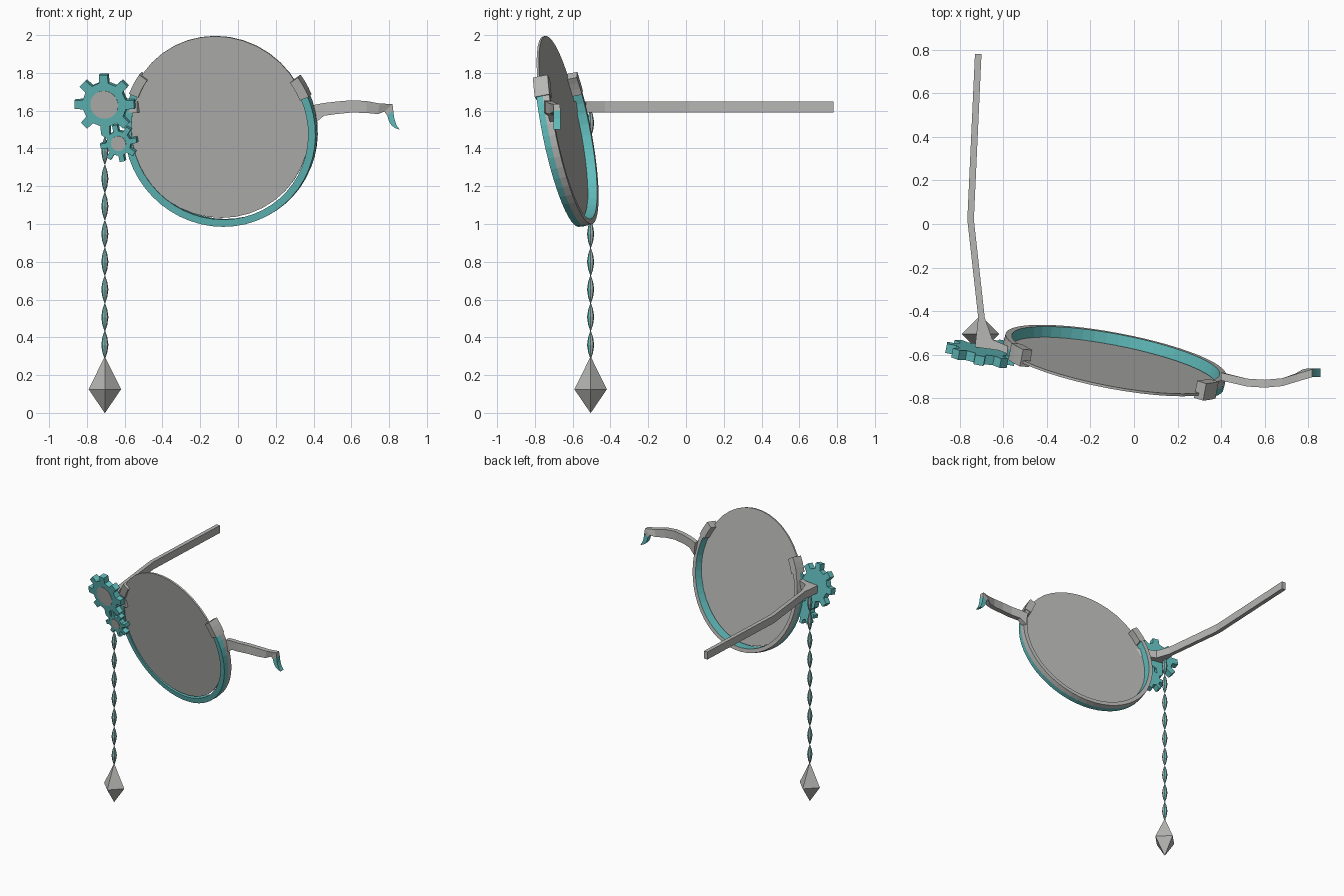
import bpy, bmesh, math
from mathutils import Vector, Matrix

cube = bpy.data.objects.get("Cube")
if cube:
    bpy.data.objects.remove(cube, do_unlink=True)


def material(name, rgb):
    m = bpy.data.materials.new(name)
    m.use_nodes = True
    m.diffuse_color = (*rgb, 1)
    m.node_tree.nodes["Principled BSDF"].inputs["Base Color"].default_value = (*rgb, 1)
    return m


GREY = material("grey metal", (0.47, 0.47, 0.46))
TEAL = material("teal enamel", (0.12, 0.50, 0.50))

# Tilted plane shared by the lens, rim and gears
A, B, Y0 = -0.19, -0.20, -0.635
N = Vector((A, -1, B)).normalized()
U = Vector((1, A, 0)).normalized()
V = N.cross(U)


def plane_matrix(x, z, offset=0.0):
    o = Vector((x, Y0 + A * (x + 0.1) + B * (z - 1.515), z)) + N * offset
    m = Matrix((U, V, N)).transposed().to_4x4()
    m.translation = o
    return m


def finish(name, bm, mats, matrix=None):
    bmesh.ops.recalc_face_normals(bm, faces=bm.faces)
    me = bpy.data.meshes.new(name)
    if matrix:
        bm.transform(matrix)
    bm.to_mesh(me)
    bm.free()
    for m in mats:
        me.materials.append(m)
    ob = bpy.data.objects.new(name, me)
    bpy.context.collection.objects.link(ob)
    return ob


def prism(name, outline, lo, hi, mat, matrix=None):
    """Extrude a flat outline from height lo to hi."""
    bm = bmesh.new()
    face = bm.faces.new([bm.verts.new((x, y, lo)) for x, y in outline])
    top = bmesh.ops.extrude_face_region(bm, geom=[face])["geom"]
    bmesh.ops.translate(bm, vec=(0, 0, hi - lo),
                        verts=[v for v in top if isinstance(v, bmesh.types.BMVert)])
    return finish(name, bm, [mat], matrix)


def loft(name, sections, mats, side_index=lambda i, j: 0, matrix=None):
    """Skin a row of closed sections and cap both ends."""
    bm = bmesh.new()
    rows = [[bm.verts.new(p) for p in s] for s in sections]
    n = len(rows[0])
    for i in range(len(rows) - 1):
        for j in range(n):
            k = (j + 1) % n
            f = bm.faces.new((rows[i][j], rows[i][k], rows[i + 1][k], rows[i + 1][j]))
            f.material_index = side_index(i, j)
    bm.faces.new(rows[0])
    bm.faces.new(rows[-1]).material_index = side_index(len(rows) - 2, 0)
    return finish(name, bm, mats, matrix)


def circle(r, n):
    return [(r * math.cos(2 * math.pi * i / n), r * math.sin(2 * math.pi * i / n))
            for i in range(n)]


def arc(profile, start, end, steps):
    """Sweep (radius, depth) points through an arc given in degrees."""
    out = []
    for i in range(steps + 1):
        t = math.radians(start + (end - start) * i / steps)
        out.append([(r * math.cos(t), r * math.sin(t), d) for r, d in profile])
    return out


# Lens
prism("lens", circle(0.49, 40), -0.006, 0.006, GREY, plane_matrix(-0.10, 1.518, 0.02))

# Open rim: teal front, inside and front half of the outside; grey behind
rim_at = plane_matrix(-0.09, 1.497)
rim_profile = [(0.476, 0.035), (0.515, 0.035), (0.518, 0.0), (0.515, -0.035), (0.486, -0.035)]
loft("rim", arc(rim_profile, 150, 390, 36), [TEAL, GREY],
     lambda i, j: 1 if j in (2, 3) else 0, rim_at)

# Grey clips on the two rim ends
clip_profile = [(0.470, 0.043), (0.522, 0.043), (0.522, -0.038), (0.470, -0.038)]
for name, a, b in (("right_clip", 144, 157), ("left_clip", 21, 34)):
    loft(name, arc(clip_profile, a, b, 3), [GREY], matrix=rim_at)


# Gears with grey hub plates
def gear(name, x, z, root, tip, hub, turn, teeth=8):
    pts = []
    for i in range(teeth):
        for r, t in ((root, -0.27), (tip, -0.18), (tip, 0.18), (root, 0.27)):
            ang = math.radians(turn) + 2 * math.pi * (i + t) / teeth
            pts.append((r * math.cos(ang), r * math.sin(ang)))
    m = plane_matrix(x, z, 0.05)
    prism(name, pts, -0.022, 0.022, TEAL, m)
    prism(name + "_hub", circle(hub, 24), 0.020, 0.025, GREY, m)


gear("large_gear", -0.695, 1.645, 0.118, 0.162, 0.075, 0)
gear("small_gear", -0.62, 1.44, 0.066, 0.100, 0.040, 10)

# Temple arm with its flared bracket
arm = [(-0.70, 0.78), (-0.735, 0.02), (-0.685, -0.43), (-0.65, -0.53), (-0.58, -0.56),
       (-0.52, -0.595), (-0.535, -0.615), (-0.62, -0.58), (-0.73, -0.565),
       (-0.715, -0.43), (-0.765, 0.02), (-0.73, 0.78)]
prism("temple_arm", arm, 1.59, 1.648, GREY)


# Nose strip ending in a teal hook: top x, top z, bottom x, bottom z, y
def strip(name, stations, half, mat):
    loft(name, [[(tx, y - half, tz), (tx, y + half, tz), (bx, y + half, bz), (bx, y - half, bz)]
                for tx, tz, bx, bz, y in stations], [mat])


strip("nose_strip", [(0.40, 1.63, 0.41, 1.535, -0.70), (0.45, 1.64, 0.455, 1.573, -0.712),
                     (0.52, 1.648, 0.52, 1.582, -0.728), (0.60, 1.655, 0.60, 1.590, -0.733),
                     (0.68, 1.651, 0.68, 1.588, -0.726), (0.75, 1.638, 0.74, 1.582, -0.705),
                     (0.818, 1.635, 0.775, 1.595, -0.685), (0.822, 1.60, 0.79, 1.575, -0.683)],
      0.018, GREY)
strip("nose_hook", [(0.822, 1.60, 0.79, 1.575, -0.683), (0.828, 1.555, 0.80, 1.542, -0.683),
                    (0.84, 1.522, 0.815, 1.520, -0.683), (0.855, 1.50, 0.832, 1.508, -0.683)],
      0.019, TEAL)

# Hanging chain of spindle links with alternating grey and teal sides
CX, CY = -0.705, -0.505
for k in range(9):
    zc = 0.36 + 0.1467 * k
    rows = [[(CX + x, CY + y, zc + dz) for x, y in circle(r, 8)]
            for dz, r in ((-0.073, 0.002), (-0.04, 0.013), (0, 0.019), (0.04, 0.013), (0.073, 0.002))]
    loft(f"chain_link_{k + 1}", rows, [GREY, TEAL], lambda i, j: j % 2)

# Four-sided pendant
rows = [[(CX + x, CY + y, z) for x, y in circle(r, 4)]
        for z, r in ((0.0, 0.001), (0.125, 0.086), (0.295, 0.002))]
loft("pendant", rows, [GREY])
